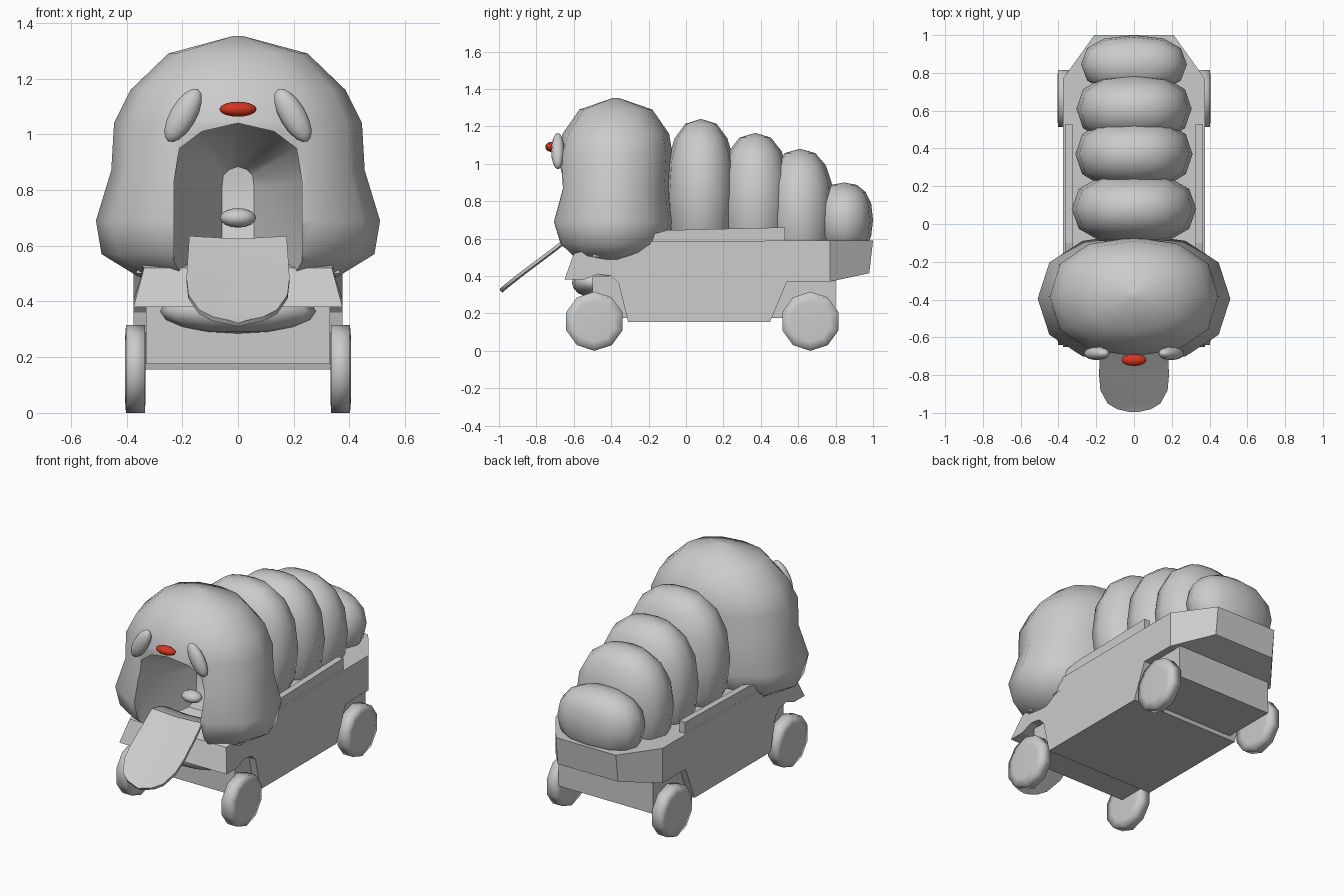
import bpy, bmesh, math
from mathutils import Vector

if "Cube" in bpy.data.objects:
    bpy.data.objects.remove(bpy.data.objects["Cube"])


def material(name, colour):
    m = bpy.data.materials.new(name)
    m.diffuse_color = (*colour, 1)
    m.use_nodes = True
    m.node_tree.nodes["Principled BSDF"].inputs["Base Color"].default_value = m.diffuse_color
    return m


GREY = material("plain grey", (0.6, 0.6, 0.6))
RED = material("nose red", (0.65, 0.035, 0.015))


def finish(name, bm, mat=GREY, angle=None):
    bmesh.ops.recalc_face_normals(bm, faces=bm.faces[:])
    me = bpy.data.meshes.new(name)
    bm.to_mesh(me)
    bm.free()
    me.materials.append(mat)
    ob = bpy.data.objects.new(name, me)
    bpy.context.collection.objects.link(ob)
    if angle:
        smooth(ob, angle)
    return ob


def smooth(ob, angle):
    bpy.ops.object.select_all(action='DESELECT')
    ob.select_set(True)
    bpy.context.view_layer.objects.active = ob
    bpy.ops.object.shade_smooth_by_angle(angle=math.radians(angle))


def power(v, p):
    return math.copysign(abs(v) ** p, v)


def blob(name, centre, radii, p=1.0, mat=GREY, tilt=0, seg=12, rings=8):
    # squarish ellipsoid, optionally tilted about the y axis
    bm = bmesh.new()
    bmesh.ops.create_uvsphere(bm, u_segments=seg, v_segments=rings, radius=1)
    for v in bm.verts:
        v.co = Vector([power(c, p) * r for c, r in zip(v.co, radii)])
    ob = finish(name, bm, mat, 80)
    ob.location = centre
    ob.rotation_euler.y = tilt
    return ob


def loft(rings):
    bm = bmesh.new()
    loops = [[bm.verts.new(p) for p in r] for r in rings]
    n = len(loops[0])
    for a, b in zip(loops, loops[1:]):
        for i in range(n):
            j = (i + 1) % n
            bm.faces.new((a[i], a[j], b[j], b[i]))
    bm.faces.new(loops[0])
    bm.faces.new(loops[-1])
    return bm


def box(name, x0, x1, y0, y1, z0, z1):
    return finish(name, loft([[(x0, y0, z), (x1, y0, z), (x1, y1, z), (x0, y1, z)]
                              for z in (z0, z1)]))


# Head: stacked rounded rings (height, half width, front y, back y)
levels = [(0.45, 0.14, -0.47, -0.27), (0.49, 0.36, -0.61, -0.19),
          (0.57, 0.49, -0.70, -0.09), (0.69, 0.51, -0.74, -0.05),
          (0.87, 0.455, -0.69, -0.08), (1.04, 0.445, -0.70, -0.07),
          (1.16, 0.385, -0.66, -0.09), (1.29, 0.25, -0.57, -0.18),
          (1.352, 0.02, -0.39, -0.36)]
rings = []
for z, w, f, b in levels:
    ring = []
    for i in range(12):
        a = math.tau * i / 12
        ring.append((w * power(math.cos(a), 0.9),
                     (f + b) / 2 + (b - f) / 2 * power(math.sin(a), 0.85), z))
    rings.append(ring)
head = finish("head", loft(rings))

# Mouth: an arched hollow narrowing towards the throat
half = [(0.23, 0.30), (0.23, 0.83), (0.21, 0.95), (0.13, 1.01)]
arch = half + [(0, 1.04)] + [(-x, z) for x, z in reversed(half)]
cutter = finish("mouth_cutter", loft([
    [(x, -0.95, z) for x, z in arch],
    [(x, -0.64, z) for x, z in arch],
    [(x * 0.25, -0.33, 0.80 + (z - 0.80) * 0.35) for x, z in arch]]))
cutter.hide_render = True
cut = head.modifiers.new("mouth", 'BOOLEAN')
cut.operation = 'DIFFERENCE'
cut.solver = 'EXACT'
cut.object = cutter
bpy.context.view_layer.objects.active = head
head.select_set(True)
bpy.ops.object.modifier_apply(modifier=cut.name)
bpy.data.objects.remove(cutter)
smooth(head, 50)

# Face
blob("nose", (0, -0.72, 1.09), (0.067, 0.032, 0.027), mat=RED)
blob("throat", (0, -0.46, 0.70), (0.065, 0.05, 0.035))
for s, side in ((1, "right"), (-1, "left")):
    blob(side + "_eye", (s * 0.197, -0.685, 1.068), (0.047, 0.036, 0.108),
         tilt=-s * math.radians(30))

# Tongue: a bent strip with a rounded tip (half width, y, z)
strip = [(0.175, -0.50, 0.60), (0.175, -0.61, 0.625), (0.18, -0.70, 0.55),
         (0.185, -0.80, 0.475), (0.178, -0.88, 0.415), (0.14, -0.95, 0.36),
         (0.09, -0.98, 0.335), (0.03, -0.994, 0.322)]
tongue = loft([[(w, y, z + 0.010), (0, y, z), (-w, y, z + 0.010),
                (-w, y + 0.008, z - 0.005), (0, y + 0.012, z - 0.012),
                (w, y + 0.008, z - 0.005)] for w, y, z in strip])
finish("tongue", tongue, angle=50)

# Body segments, shrinking towards the tail (y, z, half width, half length, half height)
for i, (y, z, w, l, h) in enumerate([(0.08, 0.83, 0.33, 0.19, 0.41),
                                     (0.37, 0.78, 0.31, 0.19, 0.385),
                                     (0.61, 0.73, 0.305, 0.185, 0.35),
                                     (0.845, 0.70, 0.28, 0.155, 0.20)]):
    blob(f"body_segment_{i + 1}", (0, y, z), (w, l, h), p=0.85)

# Cart shell: side profile across the width, with a tapered tail
profile = [(-0.65, 0.38), (-0.60, 0.52), (-0.35, 0.585), (0.77, 0.59), (1.0, 0.59),
           (0.98, 0.415), (0.77, 0.37), (0.54, 0.37), (0.45, 0.155), (-0.31, 0.155),
           (-0.36, 0.36), (-0.40, 0.40), (-0.47, 0.41), (-0.55, 0.38)]
bm = loft([[(x, y, z) for y, z in profile] for x in (-0.375, 0.375)])
bmesh.ops.bisect_plane(bm, geom=bm.verts[:] + bm.edges[:] + bm.faces[:],
                       plane_co=(0, 0.77, 0), plane_no=(0, 1, 0))
for v in bm.verts:
    if v.co.y > 0.9:
        v.co.x *= 0.56
    elif v.co.y < -0.55 and v.co.z > 0.5:
        v.co.x *= 0.9
finish("cart_shell", bm)

# Cart chassis, side rails and rounded front underside
box("chassis", -0.33, 0.33, -0.5, 0.8, 0.175, 0.40)
for s, side in ((1, "right"), (-1, "left")):
    rail = [(-0.50, 0.54), (-0.10, 0.645), (0.53, 0.66), (0.53, 0.58), (-0.50, 0.50)]
    finish(side + "_rail", loft([[(s * x, y, z) for y, z in rail]
                                 for x in (0.325, 0.365)]))
blob("front_underside", (0, -0.50, 0.365), (0.28, 0.11, 0.08))

# Wheels
for y, place in ((-0.49, "front"), (0.665, "rear")):
    for s, side in ((1, "right"), (-1, "left")):
        rings = []
        for x, r in ((0.332, 0.11), (0.334, 0.158), (0.402, 0.158), (0.406, 0.11)):
            rings.append([(s * x, y + r * math.cos(math.tau * i / 10 + 0.314),
                           0.158 + r * math.sin(math.tau * i / 10 + 0.314))
                          for i in range(10)])
        finish(f"{place}_{side}_wheel", loft(rings), angle=95)
